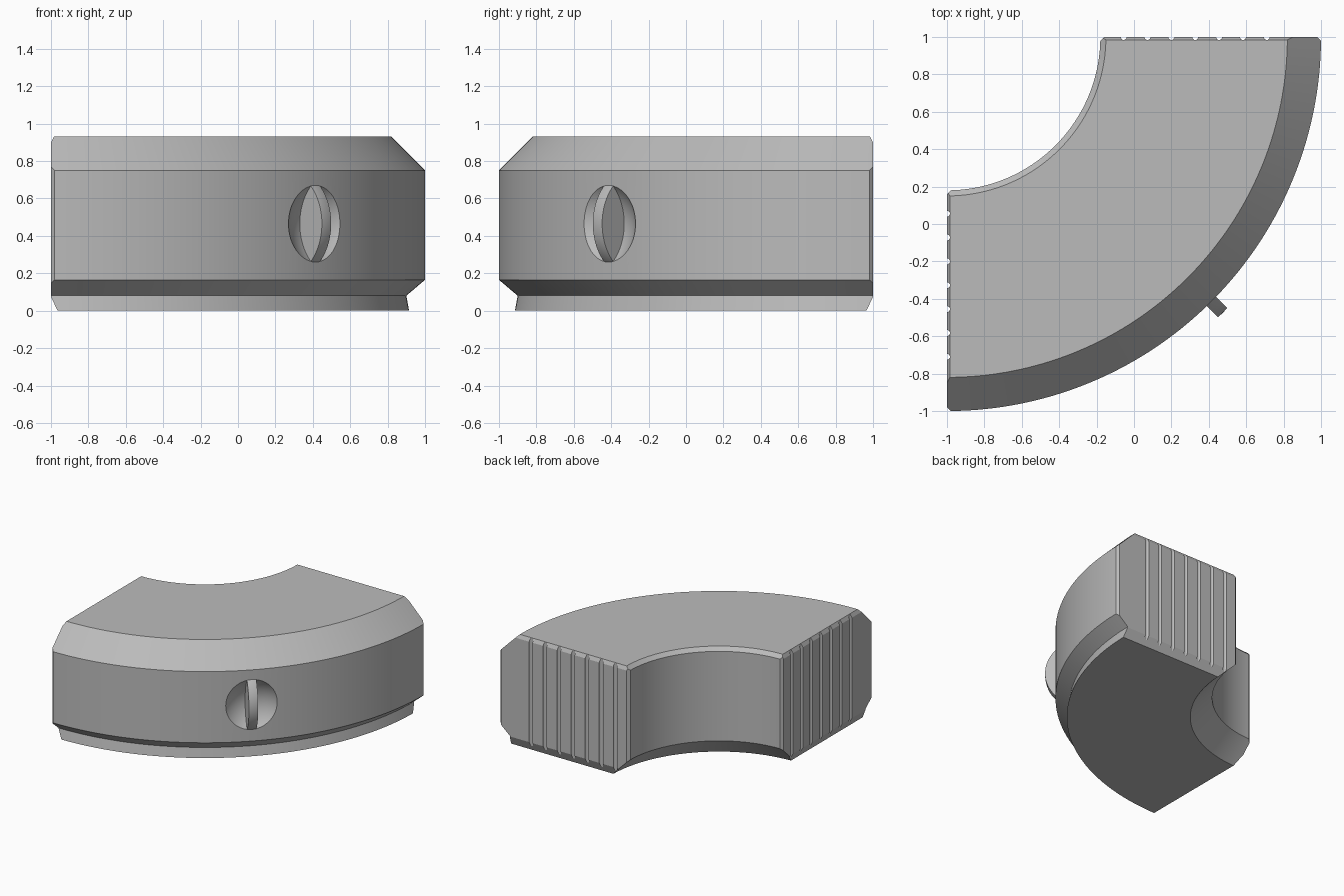
import bpy, bmesh, math
from mathutils import Matrix, Vector

cube = bpy.data.objects.get("Cube")
if cube:
    bpy.data.objects.remove(cube, do_unlink=True)

grey = bpy.data.materials.new("mid_grey")
grey.use_nodes = True
colour = (0.5, 0.5, 0.5, 1)
grey.diffuse_color = colour
grey.node_tree.nodes["Principled BSDF"].inputs["Base Color"].default_value = colour

PIVOT = Vector((-1, 1, 0))                   # centre of the quarter ring
OUT = Vector((1, -1, 0)).normalized()        # outward through the middle
SIDE = Vector((1, 1, 0)).normalized()
HEIGHT = 0.93
KNOB_Z, BALL, OFFSET = 0.465, 0.287, 0.201   # shallow dish and matching fin


def make(name, bm):
    bmesh.ops.recalc_face_normals(bm, faces=bm.faces)
    mesh = bpy.data.meshes.new(name)
    bm.to_mesh(mesh)
    bm.free()
    obj = bpy.data.objects.new(name, mesh)
    bpy.context.collection.objects.link(obj)
    mesh.materials.append(grey)
    return obj


def slice_off(bm, point, normal):
    """Cut away everything beyond the plane and cap the cut."""
    geom = bm.verts[:] + bm.edges[:] + bm.faces[:]
    cut = bmesh.ops.bisect_plane(bm, geom=geom, dist=1e-5, plane_co=point,
                                 plane_no=Vector(normal).normalized(), clear_outer=True)
    edges = [e for e in cut["geom_cut"] if isinstance(e, bmesh.types.BMEdge)]
    if edges:
        bmesh.ops.contextual_create(bm, geom=edges)


def ball(radius_from_pivot):
    bm = bmesh.new()
    centre = PIVOT + OUT * radius_from_pivot + Vector((0, 0, KNOB_Z))
    bmesh.ops.create_uvsphere(bm, u_segments=64, v_segments=48, radius=BALL,
                              matrix=Matrix.Translation(centre))
    return bm


def cut_with(obj, cutter):
    cutter.hide_render = True
    mod = obj.modifiers.new("cut", "BOOLEAN")
    mod.operation, mod.solver, mod.object = "DIFFERENCE", "EXACT", cutter
    bpy.context.view_layer.objects.active = obj
    bpy.ops.object.modifier_apply(modifier=mod.name)
    bpy.data.objects.remove(cutter, do_unlink=True)


def smooth(obj):
    bpy.ops.object.select_all(action="DESELECT")
    obj.select_set(True)
    bpy.context.view_layer.objects.active = obj
    bpy.ops.object.shade_smooth_by_angle(angle=math.radians(25))


# Quarter ring: radius and height profile swept through a right angle
profile = [(0.985, 0), (1.915, 0), (1.9, 0.08), (2, 0.165), (2, 0.75),
           (1.82, HEIGHT), (0.85, HEIGHT), (0.82, 0.9), (0.82, 0.165)]
bm = bmesh.new()
verts = [bm.verts.new(PIVOT + Vector((r, 0, z))) for r, z in profile]
start = bm.faces.new(verts)
edges = start.edges[:]
end = bmesh.ops.spin(bm, geom=verts + edges, cent=PIVOT, axis=(0, 0, 1),
                     angle=-math.pi / 2, steps=72)
bm.faces.new([v for v in end["geom_last"] if isinstance(v, bmesh.types.BMVert)])
bmesh.ops.recalc_face_normals(bm, faces=bm.faces)

# Chamfers on both end faces: lower edge, upper edge
for d in (Vector((-1, 0, 0)), Vector((0, 1, 0))):
    slice_off(bm, d + Vector((0, 0, 0.075)), d * 0.075 + Vector((0, 0, -0.035)))
    slice_off(bm, d + Vector((0, 0, 0.9)), d * 0.03 + Vector((0, 0, 0.015)))
# Upright corners of the ends
slice_off(bm, (-1, 0.16, 0), (-1, 1, 0))
slice_off(bm, (-1, -0.98, 0), (-1, -1, 0))
slice_off(bm, (0.98, 1, 0), (1, 1, 0))
body = make("quarter_ring_body", bm)

# Upright grip grooves on both end faces
bm = bmesh.new()
for i in range(7):
    t = -0.055 + i * 0.1275
    for x, y in ((t, 1), (-1, -t)):
        bmesh.ops.create_cone(bm, cap_ends=True, segments=16, radius1=0.016, radius2=0.016,
                              depth=1.2, matrix=Matrix.Translation((x, y, 0.5)))
cut_with(body, make("groove_cutter", bm))

# Round dish in the outer wall
cut_with(body, make("dish_cutter", ball(2 + OFFSET)))
smooth(body)

# Curved fin standing in the dish
bm = ball(2 - OFFSET)
middle = PIVOT + OUT * 2
for s in (1, -1):
    slice_off(bm, middle + SIDE * 0.035 * s, SIDE * s)
slice_off(bm, middle - OUT * 0.1, -OUT)
smooth(make("grip_fin", bm))
